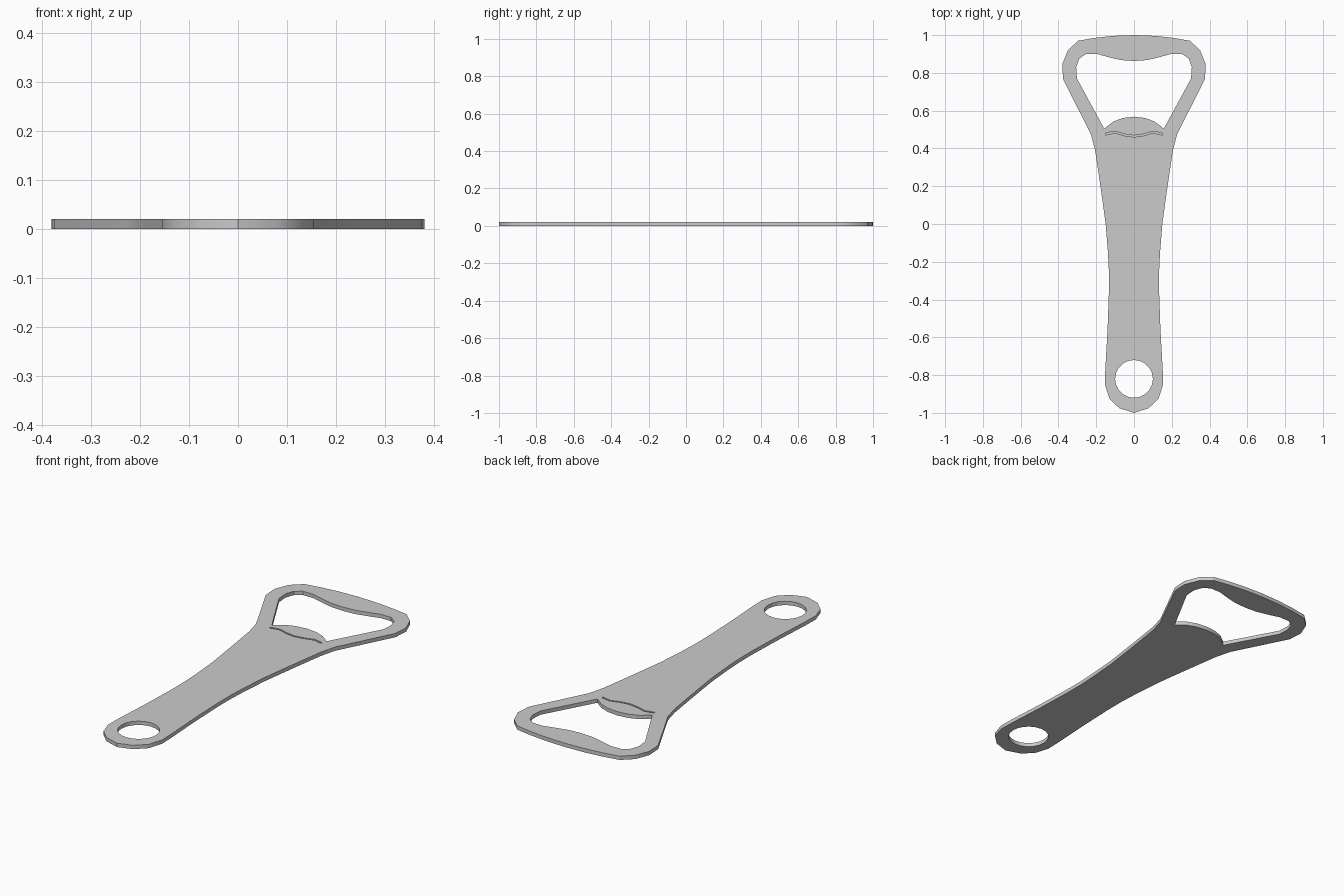
import bpy, bmesh, math

if "Cube" in bpy.data.objects:
    bpy.data.objects.remove(bpy.data.objects["Cube"])

T = 0.02        # plate thickness
FLOOR = 0.012   # groove floor height


def mirror(half):
    """Close a right-half profile that starts and ends on x = 0."""
    return half + [(-x, y) for x, y in reversed(half) if x > 1e-6]


# Outer silhouette, from head to handle end
outline = mirror([
    (0, 1.0), (0.11, 0.996), (0.21, 0.985), (0.296, 0.97), (0.35, 0.92),
    (0.38, 0.845), (0.375, 0.765), (0.228, 0.475), (0.206, 0.39),
    (0.182, 0.23), (0.165, 0.11), (0.15, 0.0), (0.138, -0.15),
    (0.133, -0.25), (0.133, -0.36), (0.14, -0.56), (0.152, -0.77),
    (0.154, -0.85), (0.13, -0.925), (0.078, -0.975), (0, -1.0)])

# Bottle-cap opening with curved tab
cap_opening = mirror([
    (0, 0.863), (0.07, 0.868), (0.13, 0.882), (0.195, 0.9), (0.255, 0.9),
    (0.29, 0.875), (0.306, 0.83), (0.302, 0.77), (0.158, 0.505),
    (0.11, 0.542), (0.06, 0.561), (0, 0.568)])

# Hanging hole
hang_hole = [(0.1 * math.cos(a), -0.82 + 0.1 * math.sin(a))
             for a in (2 * math.pi * i / 20 for i in range(20))]

# Thin wavy groove at the root of the tab
groove = mirror([
    (0, 0.469), (0.05, 0.476), (0.1, 0.491), (0.15, 0.482), (0.15, 0.471),
    (0.1, 0.482), (0.05, 0.467), (0, 0.460)])

bm = bmesh.new()


def ring(points, z):
    vs = [bm.verts.new((x, y, z)) for x, y in points]
    es = [bm.edges.new((vs[i], vs[(i + 1) % len(vs)])) for i in range(len(vs))]
    return vs, es


def walls(a, b):
    for i in range(len(a)):
        j = (i + 1) % len(a)
        bm.faces.new((a[i], a[j], b[j], b[i]))


# Plate edges and holes
top_edges, bottom_edges, pairs = [], [], []
for loop, low in ((outline, 0), (cap_opening, 0), (hang_hole, 0), (groove, FLOOR)):
    tv, te = ring(loop, T)
    bv, be = ring(loop, low)
    top_edges += te
    if low == 0:
        bottom_edges += be
    else:
        bm.faces.new(bv)
    pairs.append((tv, bv))

# Top and bottom faces
bmesh.ops.triangle_fill(bm, edges=top_edges, use_beauty=True, normal=(0, 0, 1))
bmesh.ops.triangle_fill(bm, edges=bottom_edges, use_beauty=True, normal=(0, 0, -1))
for tv, bv in pairs:
    walls(tv, bv)
bmesh.ops.recalc_face_normals(bm, faces=bm.faces[:])

mesh = bpy.data.meshes.new("bottle_opener")
bm.to_mesh(mesh)
bm.free()
opener = bpy.data.objects.new("bottle_opener", mesh)
bpy.context.collection.objects.link(opener)
bpy.context.view_layer.objects.active = opener
opener.select_set(True)
bpy.ops.object.shade_smooth_by_angle(angle=math.radians(30))
